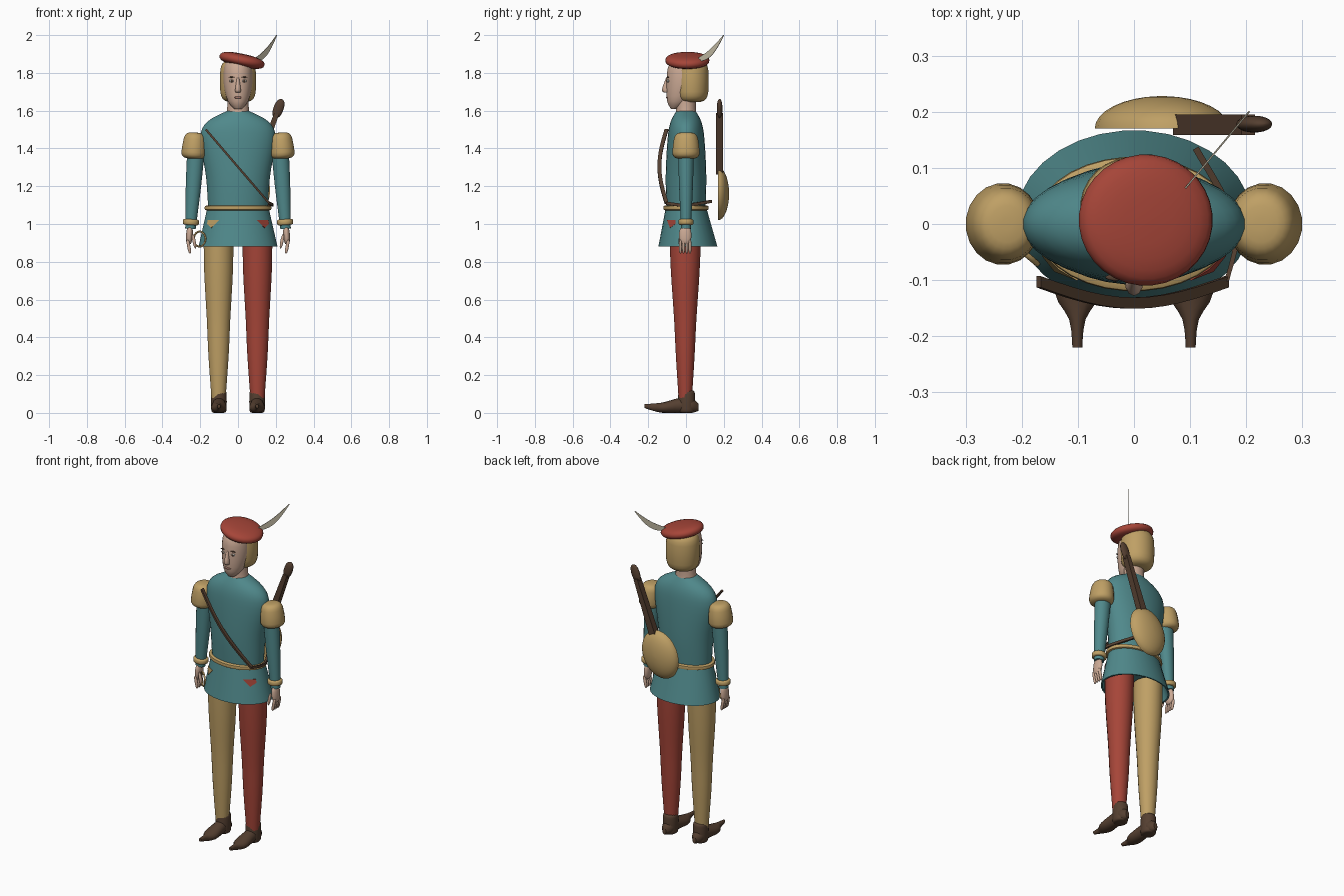
import bpy, bmesh, math
from mathutils import Vector, Matrix

default_cube = bpy.data.objects.get("Cube")
if default_cube:
    bpy.data.objects.remove(default_cube, do_unlink=True)


def material(name, *rgb):
    mat = bpy.data.materials.new(name)
    mat.use_nodes = True
    mat.diffuse_color = (*rgb, 1)
    mat.node_tree.nodes["Principled BSDF"].inputs["Base Color"].default_value = (*rgb, 1)
    return mat


teal = material("teal cloth", .08, .25, .26)
ochre = material("ochre cloth", .52, .35, .13)
red = material("red cloth", .38, .06, .04)
brown = material("brown leather", .09, .05, .03)
skin = material("skin", .6, .4, .3)
lip = material("lips", .4, .2, .16)
cream = material("feather cream", .58, .53, .4)
white = material("eye white", .7, .7, .65)


def at(x, y, z):
    return Matrix.Translation((x, y, z))


def turn(degrees, axis):
    return Matrix.Rotation(math.radians(degrees), 4, axis)


def bridge(name, rings, mat):
    """Skin a list of point rings, cap both ends and shade smoothly."""
    bm = bmesh.new()
    loops = [[bm.verts.new(point) for point in ring] for ring in rings]
    count = len(loops[0])
    for low, high in zip(loops, loops[1:]):
        for i in range(count):
            j = (i + 1) % count
            bm.faces.new((low[i], low[j], high[j], high[i]))
    bm.faces.new(loops[0])
    bm.faces.new(loops[-1])
    bmesh.ops.recalc_face_normals(bm, faces=bm.faces[:])
    mesh = bpy.data.meshes.new(name)
    bm.to_mesh(mesh)
    bm.free()
    mesh.materials.append(mat)
    for face in mesh.polygons:
        face.use_smooth = True
    mesh.set_sharp_from_angle(angle=math.radians(45))
    part = bpy.data.objects.new(name, mesh)
    bpy.context.scene.collection.objects.link(part)


def eased(rows, steps):
    """Add rows along a smooth curve through the given ones."""
    result = []
    for i in range(len(rows) - 1):
        before, start, end = rows[max(i - 1, 0)], rows[i], rows[i + 1]
        after = rows[min(i + 2, len(rows) - 1)]
        for k in range(steps):
            hull = [start, start + (end - before) / 6, end - (after - start) / 6, end]
            while len(hull) > 1:
                hull = [p.lerp(q, k / steps) for p, q in zip(hull, hull[1:])]
            result.append(hull[0])
    return result + [rows[-1]]


def loft(name, sections, mat, place=Matrix(), sides=20, steps=3):
    """Sections hold height, half width, half depth and an optional depth offset."""
    rows = [Vector((*s, 0)[:4]) for s in sections]
    rings = []
    for height, width, depth, offset in eased(rows, steps):
        angles = [math.tau * (i + .5) / sides for i in range(sides)]
        rings.append([place @ Vector((width * math.cos(a), offset + depth * math.sin(a), height))
                      for a in angles])
    bridge(name, rings, mat)


def pebble(name, radii, mat, place, square=1, taper=0, sides=20):
    """Rounded form: a low square value gives a boxier side, taper narrows the top."""
    width, depth, height = radii
    rows = 12
    sections = []
    for k in range(rows + 1):
        a = (k / rows - .5) * math.pi * .98
        up = math.copysign(abs(math.sin(a)) ** square, a)
        out = math.cos(a) ** square * (1 - taper * up)
        sections.append((height * up, width * out, depth * out))
    loft(name, sections, mat, place, sides, steps=1)


def ribbon(name, path, half_width, half_thickness, mat):
    """Strip whose half extents are functions of the distance along it."""
    rings = []
    for k, point in enumerate(path):
        t = k / (len(path) - 1)
        a, b = half_width(t), half_thickness(t)
        rings.append([point + a + b, point - a + b, point - a - b, point + a - b])
    bridge(name, rings, mat)


# Tunic body, flared hollow skirt and belt
waist, hem = 1.09, .88
loft("tunic_body", [(1.07, .158, .103), (1.25, .17, .108), (1.45, .2, .098),
                    (1.54, .165, .082), (1.6, .055, .05)], teal, sides=32, steps=4)
loft("tunic_skirt", [(waist, .162, .107), (hem, .21, .157, .01), (hem, .2, .15, .01),
                     (.97, .18, .12)], teal, sides=32, steps=1)
pebble("belt", (.178, .12, .016), ochre, at(0, 0, 1.085), square=.4, sides=32)


def on_skirt(degrees, z, lift):
    drop = (waist - z) * .235 + lift
    a = math.radians(degrees)
    return Vector(((.162 + drop) * math.cos(a), (.107 + drop) * math.sin(a) + drop * .2, z))


# Everything that comes in pairs, built on the left and mirrored
for side, sign in (("left", 1), ("right", -1)):
    mirror = Matrix.Diagonal((sign, 1, 1, 1))
    hose = red if side == "left" else ochre

    # Leg and the hose showing through at the hip
    loft(side + "_leg", [(.08, .038, .036), (.3, .054, .05), (.5, .063, .06), (.75, .077, .077),
                         (.96, .08, .085)], hose, mirror @ at(.103, -.004, 0))
    outline = [(-56, 1.02), (-42, 1.02), (-28, 1.02), (-28, 1), (-42, .98)]
    bridge(side + "_hip_patch", [[mirror @ on_skirt(a, z, lift) for a, z in outline]
                                 for lift in (-.003, .003)], hose)

    # Pointed shoe, lofted from heel to toe, with its collar
    foot = mirror @ at(.101, 0, 0)
    loft(side + "_shoe", [(-.065, .012, .02, .03), (-.03, .036, .04, .04), (.03, .036, .04, .04),
                          (.12, .042, .028, .028), (.17, .015, .02, .03), (.22, .009, .01, .036)],
         brown, foot @ turn(90, "X"), sides=14)
    pebble(side + "_shoe_collar", (.042, .045, .06), brown, foot @ at(0, .003, .06), square=.3)

    # Sleeve, shoulder puff and cuff share one slightly leaning frame at the wrist
    arm = mirror @ at(.25, 0, 1) @ turn(-4, "Y")
    loft(side + "_sleeve", [(-.025, .028, .026), (.2, .041, .037), (.4, .047, .043)], teal, arm)
    pebble(side + "_shoulder_puff", (.064, .07, .07), ochre, arm @ at(.01, 0, .415), square=.5, taper=.12)
    pebble(side + "_cuff", (.043, .04, .016), ochre, arm @ at(0, 0, .01), square=.4)

    # Hand with curled fingers
    pebble(side + "_palm", (.018, .033, .05), skin, arm @ at(.003, -.004, -.06), square=.8)
    for finger in range(4):
        place = arm @ at(.002, (finger - 1.75) * .017, -.12) @ turn(15, "Y")
        pebble(f"{side}_finger_{finger}", (.009, .008, .037), skin, place, square=.7, sides=10)
    pebble(side + "_thumb", (.009, .009, .04), skin, arm @ at(-.024, -.03, -.09) @ turn(15, "Y"), sides=10)

    # Eye and brow
    face = mirror @ at(.033, -.095, 1.757)
    pebble(side + "_eye", (.014, .006, .007), white, face, sides=12)
    pebble(side + "_iris", (.006, .003, .006), brown, face @ at(0, -.005, 0), sides=10)
    pebble(side + "_brow", (.018, .006, .003), brown, face @ at(0, 0, .02), sides=12)

# Neck, head, nose and mouth
loft("neck", [(1.57, .066, .058), (1.61, .058, .053), (1.7, .056, .053)], skin)
loft("head", [(1.61, .02, .02, -.06), (1.65, .054, .06, -.04), (1.74, .076, .088, -.016),
              (1.83, .074, .086, -.01), (1.87, .055, .065)], skin, sides=24)
loft("nose", [(1.695, .012, .012, -.1), (1.71, .016, .022, -.106), (1.775, .006, .007, -.098)],
     skin, sides=10)
pebble("mouth", (.022, .006, .006), lip, at(0, -.1, 1.67), sides=12)

# Bobbed hair and tilted beret
pebble("hair", (.096, .09, .113), ochre, at(0, .03, 1.757), square=.5, sides=28)
pebble("beret", (.122, .117, .035), red, at(.021, .007, 1.866) @ turn(12, "Y"), square=.8, sides=32)

# Feather: a thin blade curving up from the beret
root, tip = Vector((.08, .05, 1.865)), Vector((.205, .2, 2))
blade = []
for k in range(13):
    point = root.lerp(tip, k / 12)
    point.z -= .03 * math.sin(math.pi * k / 12)
    blade.append(point)
flat = (tip - root).cross(Vector((0, 0, 1))).normalized()
edge = flat.cross(tip - root).normalized()
ribbon("feather", blade, lambda t: edge * (.002 + .015 * math.sin(math.pi * t ** .8)),
       lambda t: flat * .0015, cream)

# Strap bowing over the chest, then round the left hip to the back
shoulder, hip = Vector((-.17, -.103, 1.5)), Vector((.165, -.103, 1.11))
chest = []
for k in range(13):
    point = shoulder.lerp(hip, k / 12)
    point.y -= .038 * math.sin(math.pi * k / 12)
    chest.append(point)
ribbon("chest_strap", chest, lambda t: Vector((0, .01, 0)), lambda t: Vector((.004, 0, .004)), brown)
around = eased([hip, Vector((.18, 0, 1.1)), Vector((.11, .135, 1.12))], 5)
ribbon("hip_strap", around, lambda t: Vector((0, 0, .008)), lambda t: Vector((.005, .003, 0)), brown)

# Lute slung on the back: domed body, neck and peg head
sling = at(.05, .17, 1.16) @ turn(20, "Y")
dome = [math.pi / 2 * k / 8.2 for k in range(9)]
loft("lute_body", [(-.058 * math.sin(a), .117 * math.cos(a), .143 * math.cos(a)) for a in dome],
     ochre, sling @ turn(90, "X"), sides=28, steps=1)
loft("lute_neck", [(.115, .03, .026), (.45, .018, .026)], brown, sling @ at(0, .007, 0), sides=4)
pebble("lute_head", (.027, .015, .053), brown, sling @ at(0, .008, .48), square=.9)

# Small ring hanging at the right hip
bpy.ops.mesh.primitive_torus_add(major_radius=.04, minor_radius=.005, location=(-.203, -.045, .92),
                                 rotation=(math.pi / 2, 0, -.7))
bpy.context.object.name = "hip_ring"
bpy.context.object.data.materials.append(ochre)
bpy.ops.object.shade_smooth_by_angle()
